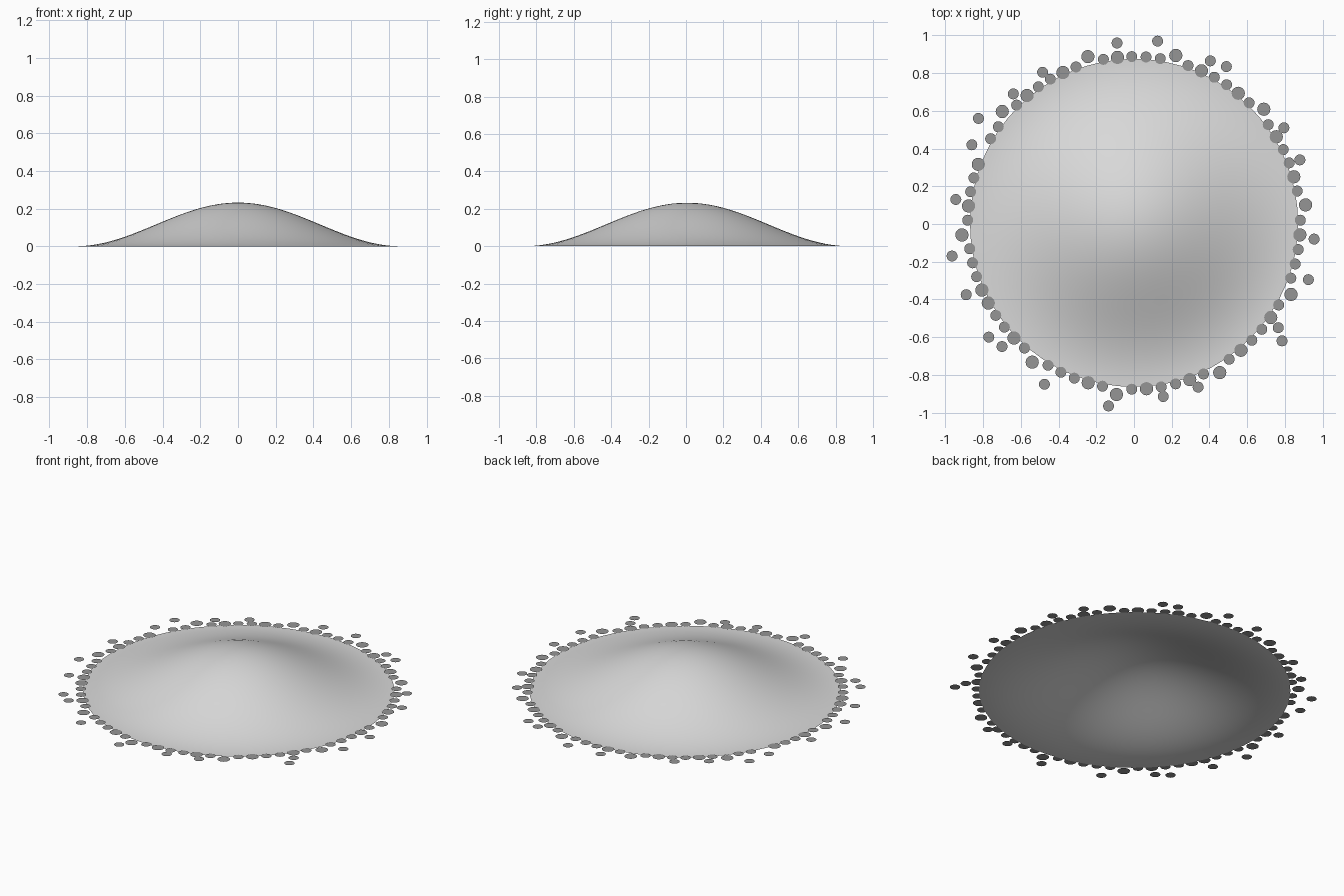
import bpy
import bmesh
import math

if "Cube" in bpy.data.objects:
    bpy.data.objects.remove(bpy.data.objects["Cube"])

MOUND_RADIUS, MOUND_HEIGHT = 0.87, 0.232
CENTRE_Y = 0.006
SMALL, LARGE = 0.029, 0.035


def make_material(name, value):
    mat = bpy.data.materials.new(name)
    mat.use_nodes = True
    colour = (value, value, value, 1)
    mat.diffuse_color = colour
    mat.node_tree.nodes["Principled BSDF"].inputs["Base Color"].default_value = colour
    return mat


def make_object(name, bm, mat):
    mesh = bpy.data.meshes.new(name)
    bm.to_mesh(mesh)
    bm.free()
    mesh.materials.append(mat)
    obj = bpy.data.objects.new(name, mesh)
    bpy.context.collection.objects.link(obj)
    return obj


# Mound: a bell-shaped open shell, spun from a half-cosine profile
def build_mound(mat, rings=32, sides=64):
    bm = bmesh.new()
    profile = []
    for i in range(rings + 1):
        t = i / rings
        z = MOUND_HEIGHT * (1 + math.cos(math.pi * t)) / 2
        profile.append(bm.verts.new((MOUND_RADIUS * t, CENTRE_Y, z)))
    edges = [bm.edges.new(pair) for pair in zip(profile, profile[1:])]
    bmesh.ops.spin(bm, geom=profile + edges, cent=(0, CENTRE_Y, 0), axis=(0, 0, 1),
                   angle=math.tau, steps=sides)
    bmesh.ops.remove_doubles(bm, verts=bm.verts[:], dist=0.0005)
    bmesh.ops.recalc_face_normals(bm, faces=bm.faces[:])
    if sum(f.normal.z for f in bm.faces) < 0:
        bmesh.ops.reverse_faces(bm, faces=bm.faces[:])
    for face in bm.faces:
        face.smooth = True
    return make_object("mound", bm, mat)


# Pebble: a flat round disc lying on the ground
def add_pebble(bm, x, y, radius, z=0.004):
    points = [math.tau * i / 20 for i in range(20)]
    bm.faces.new([bm.verts.new((x + radius * math.cos(a), y + radius * math.sin(a), z))
                  for a in points])


# Ring of pebbles along the rim, one per slot, some larger or pushed outwards
def build_ring(mat, slots=72):
    pushed = {1, 8, 15, 21, 28, 37, 47, 53, 60, 67}
    large = {1, 3, 6, 8, 10, 13, 15, 19, 21, 23, 26, 28, 32, 35, 37, 41, 42,
             45, 47, 51, 53, 55, 58, 60, 62, 65, 67, 71}
    skipped = {31}
    bm = bmesh.new()
    for k in range(slots):
        if k in skipped:
            continue
        angle = math.tau * k / slots
        angle += math.radians(1.2) * math.sin(angle + math.radians(50))
        reach = 0.915 if k in pushed else 0.882
        add_pebble(bm, reach * math.cos(angle), reach * math.sin(angle) + CENTRE_Y,
                   LARGE if k in large else SMALL)
    return make_object("rim_pebbles", bm, mat)


# Stray pebbles scattered just outside the ring
def build_strays(mat):
    spots = [(0.125, 0.97), (0.405, 0.865), (0.49, 0.835), (0.795, 0.51), (0.88, 0.34),
             (0.955, -0.08), (0.925, -0.295), (0.765, -0.55), (0.785, -0.62),
             (0.34, -0.865), (0.155, -0.915), (-0.135, -0.965), (-0.475, -0.85),
             (-0.7, -0.65), (-0.77, -0.6), (-0.89, -0.375), (-0.965, -0.17),
             (-0.945, 0.13), (-0.86, 0.42), (-0.825, 0.56), (-0.64, 0.69),
             (-0.485, 0.805), (-0.09, 0.96)]
    bm = bmesh.new()
    for x, y in spots:
        add_pebble(bm, x, y, SMALL)
    return make_object("stray_pebbles", bm, mat)


light_grey = make_material("light grey", 0.7)
mid_grey = make_material("mid grey", 0.3)
build_mound(light_grey)
build_ring(mid_grey)
build_strays(mid_grey)
